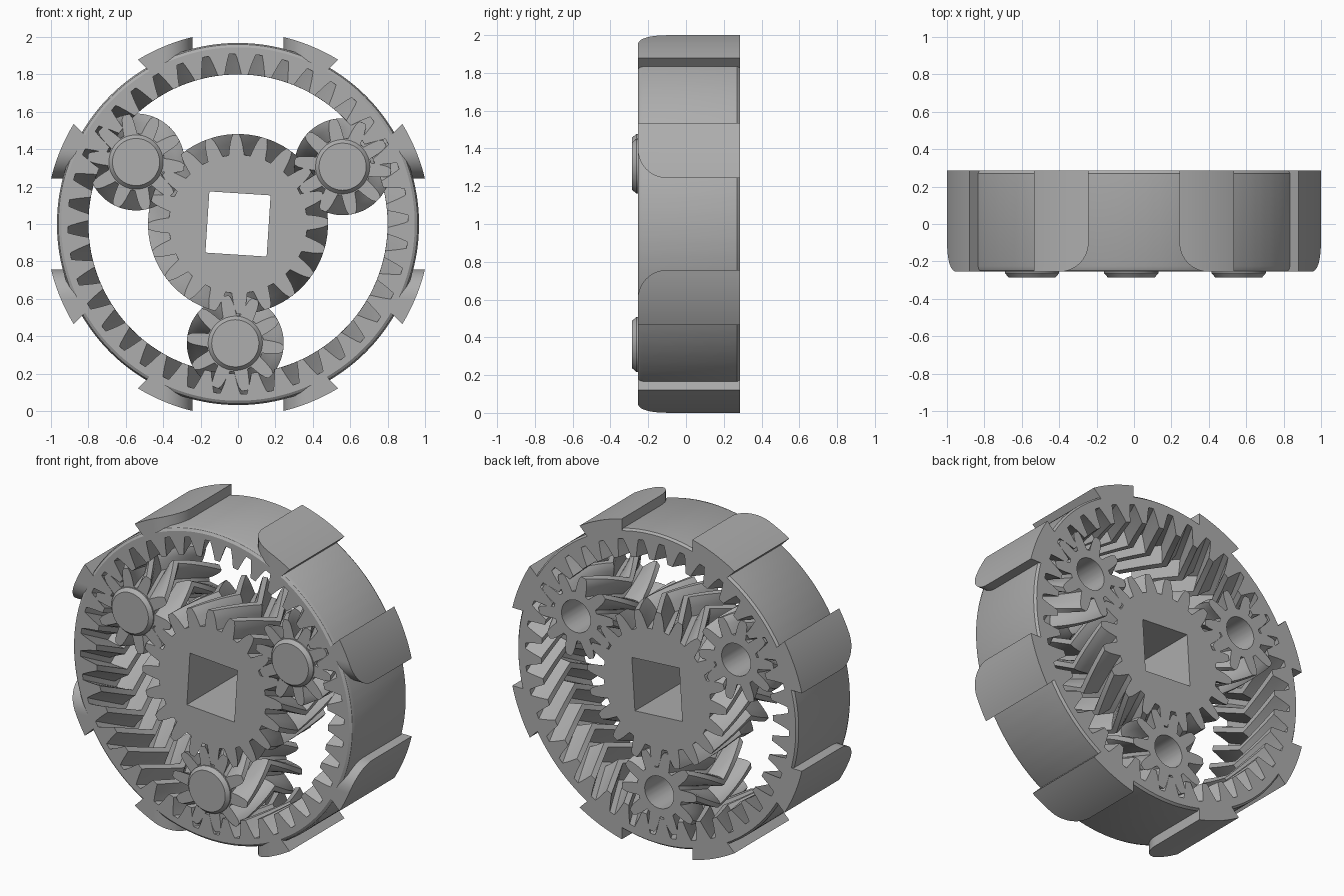
import bpy, bmesh
from math import sin, cos, pi, radians, asin, sqrt, floor

cube = bpy.data.objects.get("Cube")
if cube:
    bpy.data.objects.remove(cube, do_unlink=True)

FRONT, BACK = -0.255, 0.285
STEPS = 7                      # sections per half of the herringbone

grey = bpy.data.materials.new("grey plastic")
grey.use_nodes = True
grey.diffuse_color = (0.42, 0.42, 0.42, 1)
grey.node_tree.nodes["Principled BSDF"].inputs["Base Color"].default_value = (0.42, 0.42, 0.42, 1)


def loft(name, loops, closed=False, location=(0, 0, 1)):
    """Skin a series of loops of (radius, angle, y); cap the ends unless closed."""
    bm = bmesh.new()
    rows = [[bm.verts.new((r * cos(a), y, r * sin(a))) for r, a, y in loop] for loop in loops]
    pairs = list(zip(rows, rows[1:]))
    if closed:
        pairs.append((rows[-1], rows[0]))
    else:
        bm.faces.new(rows[0])
        bm.faces.new(rows[-1])
    n = len(rows[0])
    for p, q in pairs:
        for i in range(n):
            j = (i + 1) % n
            bm.faces.new((p[i], p[j], q[j], q[i]))
    bmesh.ops.recalc_face_normals(bm, faces=bm.faces)
    mesh = bpy.data.meshes.new(name)
    bm.to_mesh(mesh)
    bm.free()
    mesh.materials.append(grey)
    ob = bpy.data.objects.new(name, mesh)
    ob.location = location
    bpy.context.collection.objects.link(ob)
    bpy.ops.object.select_all(action='DESELECT')
    ob.select_set(True)
    bpy.context.view_layer.objects.active = ob
    bpy.ops.object.shade_smooth_by_angle(angle=radians(25))
    return ob


def tooth_outline(teeth, phase, half_profile):
    """Outline of a toothed wheel; half_profile lists (share of pitch, radius) up to the tooth centre."""
    pitch = 2 * pi / teeth
    shape = [(-f, r) for f, r in half_profile] + [(f, r) for f, r in reversed(half_profile)]
    return [(r, phase + (k + f) * pitch) for k in range(teeth) for f, r in shape]


def herringbone(outline, twist):
    """Sections that twist towards the middle and back again."""
    loops = []
    for s in range(2 * STEPS + 1):
        t = s / (2 * STEPS)
        turn = twist * (1 - abs(2 * t - 1))
        loops.append([(r, a + turn, FRONT + (BACK - FRONT) * t) for r, a in outline])
    return loops


def circle(outline, radius, y):
    return [(radius, a, y) for r, a in outline]


# Ring gear: toothed inside, plain cylinder outside with softened rims
SPACE = 1.9                    # angle of one tooth space, in degrees
outline = tooth_outline(40, radians(SPACE),
                        [(0.36, 0.80), (0.25, 0.853), (0.18, 0.885), (0.12, 0.91)])
loft("ring_gear", herringbone(outline, radians(9)) + [
    circle(outline, 0.957, BACK), circle(outline, 0.968, BACK - 0.014),
    circle(outline, 0.968, FRONT + 0.03), circle(outline, 0.96, FRONT + 0.01),
    circle(outline, 0.945, FRONT)], closed=True)

# Sun gear with a slightly turned square drive hole
A0 = 28.7                      # angle of the first planet
delta = (SPACE - A0) % 9
outline = tooth_outline(20, radians(A0 - 2 * delta + 9),
                        [(0.36, 0.37), (0.25, 0.427), (0.19, 0.455), (0.11, 0.481)])
HALF, TURN = 0.164, radians(-3.7)
square = [(HALF / max(abs(cos(a - TURN)), abs(sin(a - TURN))), a) for r, a in outline]
for k in range(4):
    corner = TURN + pi / 4 + k * pi / 2

    def gap(i):
        d = (square[i][1] - corner) / (2 * pi)
        return d - floor(d + 0.5)
    i = min(range(len(square)), key=lambda i: abs(gap(i)))
    square[i] = (HALF * sqrt(2), square[i][1] - gap(i) * 2 * pi)
loft("sun_gear", herringbone(outline, radians(-18)) + [
    [(r, a, BACK) for r, a in square], [(r, a, FRONT) for r, a in square]], closed=True)

# Planet gears: front boss with a chamfer, blind round hole at the back
for k in range(3):
    angle = A0 + 120 * k
    delta = (SPACE - angle) % 9
    outline = tooth_outline(10, radians(angle + 4 * delta),
                            [(0.38, 0.152), (0.31, 0.18), (0.24, 0.213), (0.18, 0.24), (0.1, 0.259)])
    loops = [circle(outline, 0.126, -0.285), circle(outline, 0.145, FRONT - 0.008),
             circle(outline, 0.145, FRONT)]
    loops += herringbone(outline, radians(36))
    loops += [circle(outline, 0.1, BACK), circle(outline, 0.1, FRONT + 0.1)]
    x, z = 0.638 * cos(radians(angle)), 0.638 * sin(radians(angle))
    loft("planet_gear_%d" % (k + 1), loops, location=(x, 0, 1 + z))

# Grip tabs: eight raised pads, each with one rounded front corner
SLOT, ROUND, INNER, OUTER = 0.243, 0.155, 0.93, 1.0285
levels = [FRONT + ROUND * (1 - cos(i * pi / 20)) for i in range(11)] + [BACK]


def tab_section(y, base, side):
    t = min(1, max(0, (FRONT + ROUND - y) / ROUND))
    w = SLOT + ROUND * (1 - sqrt(1 - t * t))
    points = []
    for r, order in ((OUTER, range(11)), (INNER, range(10, -1, -1))):
        start, end = asin(w / r), pi / 4 - asin(SLOT / r)
        points += [(r, base + side * (start + (end - start) * i / 10), y) for i in order]
    return points


for q in range(4):
    for side, word in ((1, "a"), (-1, "b")):
        loft("grip_tab_%d%s" % (q + 1, word),
             [tab_section(y, q * pi / 2, side) for y in levels])
